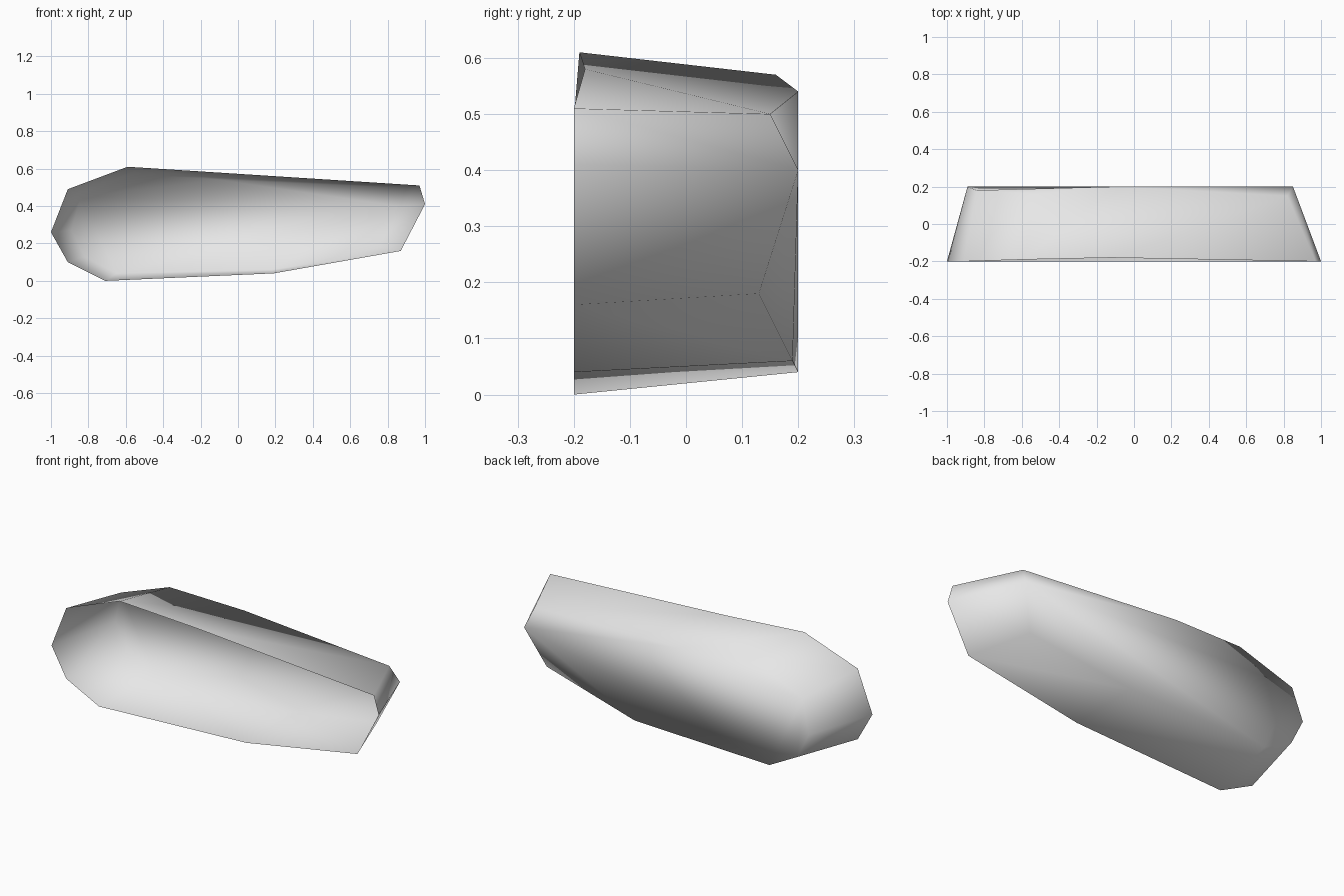
import bpy
import bmesh

cube = bpy.data.objects.get("Cube")
if cube:
    bpy.data.objects.remove(cube, do_unlink=True)


def make_material(name, value):
    """Plain grey material, same colour in viewport and render."""
    material = bpy.data.materials.new(name)
    material.use_nodes = True
    colour = (value, value, value, 1)
    material.diffuse_color = colour
    material.node_tree.nodes["Principled BSDF"].inputs["Base Color"].default_value = colour
    return material


# Open front rim and the smaller back outline, paired station by station
stations = {
    "left_tip": ((-1, -.2, .26), (-.89, .2, .27)),
    "left_shoulder": ((-.91, -.2, .49), (-.84, .18, .45)),
    "crown": ((-.59, -.19, .61), (-.53, .16, .57)),
    "upper_middle": ((-.12, -.18, .58), (-.1, .2, .54)),
    "upper_right": ((.97, -.2, .51), (.82, .15, .5)),
    "right_tip": ((1, -.2, .41), (.85, .2, .4)),
    "lower_right": ((.87, -.2, .16), (.76, .13, .18)),
    "lower_middle": ((.19, -.2, .04), (.18, .19, .06)),
    "keel": ((-.71, -.2, 0), (-.65, .2, .04)),
    "left_foot": ((-.91, -.2, .1), (-.82, .2, .13)),
}

bm = bmesh.new()
rim = {name: bm.verts.new(pair[0]) for name, pair in stations.items()}
back = {name: bm.verts.new(pair[1]) for name, pair in stations.items()}
names = list(stations)

# Side wall between the rim and the back outline
for here, after in zip(names, names[1:] + names[:1]):
    bm.faces.new((rim[here], rim[after], back[after], back[here]))

# Bevelled corners of the back, each cut off between its two neighbours
corners = ("crown", "upper_right", "lower_right")
for corner in corners:
    i = names.index(corner)
    bm.faces.new([back[names[j]] for j in (i - 1, i, i + 1)])

# Remaining middle panel of the back
panel = bm.faces.new([back[name] for name in names if name not in corners])
bmesh.ops.triangulate(bm, faces=[panel])
bmesh.ops.recalc_face_normals(bm, faces=bm.faces[:])

# Point the shell outward, so that the back panel looks toward the rear
bm.normal_update()
if sum(face.normal.y * face.calc_area() for face in bm.faces) < 0:
    bmesh.ops.reverse_faces(bm, faces=bm.faces[:])

for face in bm.faces:
    face.smooth = True

mesh = bpy.data.meshes.new("hollow_shell")
bm.to_mesh(mesh)
bm.free()
mesh.materials.append(make_material("light grey", .8))
shell = bpy.data.objects.new("hollow_shell", mesh)
bpy.context.collection.objects.link(shell)
